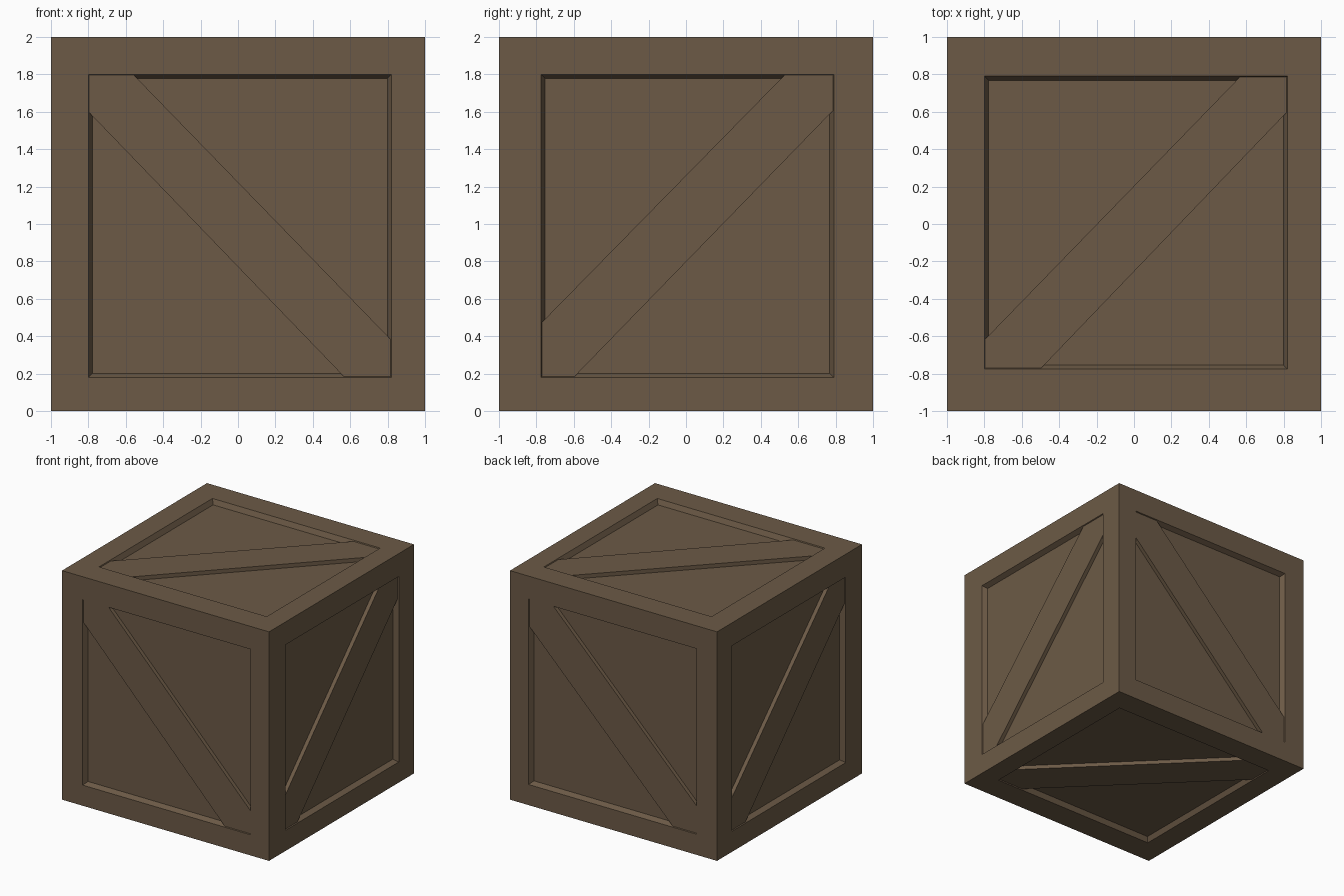
import bpy, bmesh
from mathutils import Vector

if "Cube" in bpy.data.objects:
    bpy.data.objects.remove(bpy.data.objects["Cube"])

wood = bpy.data.materials.new("brown wood")
wood.diffuse_color = (0.150, 0.102, 0.061, 1)
wood.use_nodes = True
wood.node_tree.nodes["Principled BSDF"].inputs["Base Color"].default_value = wood.diffuse_color

# Extent of the recessed opening along x, y and z (z measured from the middle)
OPEN = [(-0.80, 0.82), (-0.775, 0.79), (-0.82, 0.80)]
PANEL_DEPTH, BRACE_DEPTH, SLOPE = 0.042, 0.008, 0.022

# name, axis, side, start corner (u, v), cuts at start (u, v), cuts at end (u, v)
SIDES = [
    ("front", 1, -1, (0, 1), (0.24, 0.20), (0.25, 0.20)),
    ("back", 1, 1, (1, 1), (0.23, 0.24), (0.23, 0.24)),
    ("right", 0, 1, (0, 0), (0.175, 0.29), (0.26, 0.19)),
    ("left", 0, -1, (1, 0), (0.19, 0.28), (0.215, 0.225)),
    ("top", 2, 1, (0, 0), (0.30, 0.155), (0.25, 0.19)),
    ("bottom", 2, -1, (1, 0), (0.25, 0.21), (0.25, 0.21)),
]


def place(axis, side, u, v, depth):
    """Point on a crate side, sunk by depth."""
    p = [u, v]
    p.insert(axis, side * (1 - depth))
    return Vector(p) + Vector((0, 0, 1))


def ring(bm, axis, side, ru, rv, depth):
    pts = [(ru[0], rv[0]), (ru[1], rv[0]), (ru[1], rv[1]), (ru[0], rv[1])]
    return [bm.verts.new(place(axis, side, u, v, depth)) for u, v in pts]


def finish(bm, name):
    bmesh.ops.remove_doubles(bm, verts=bm.verts, dist=1e-4)
    bmesh.ops.recalc_face_normals(bm, faces=bm.faces)
    me = bpy.data.meshes.new(name)
    bm.to_mesh(me)
    bm.free()
    me.materials.append(wood)
    bpy.context.collection.objects.link(bpy.data.objects.new(name, me))


# Crate body: six framed sides with sloped, sunken panels
body = bmesh.new()
for name, axis, side, *_ in SIDES:
    ru, rv = [OPEN[i] for i in range(3) if i != axis]
    shrink = lambda r: (r[0] + SLOPE, r[1] - SLOPE)
    rings = [ring(body, axis, side, (-1, 1), (-1, 1), 0),
             ring(body, axis, side, ru, rv, 0),
             ring(body, axis, side, shrink(ru), shrink(rv), PANEL_DEPTH)]
    for a, b in zip(rings, rings[1:]):
        for i in range(4):
            j = (i + 1) % 4
            body.faces.new((a[i], a[j], b[j], b[i]))
    body.faces.new(rings[-1])
finish(body, "crate_body")

# Diagonal braces, with ends cut to fit the frame corners
for name, axis, side, (cu, cv), (au, av), (bu, bv) in SIDES:
    ru, rv = [OPEN[i] for i in range(3) if i != axis]
    u0, u1, v0, v1 = ru[cu], ru[1 - cu], rv[cv], rv[1 - cv]
    su, sv = 1 - 2 * cu, 1 - 2 * cv
    outline = [(u0, v0), (u0 + su * au, v0), (u1, v1 - sv * bv),
               (u1, v1), (u1 - su * bu, v1), (u0, v0 + sv * av)]
    bm = bmesh.new()
    outer = [bm.verts.new(place(axis, side, u, v, BRACE_DEPTH)) for u, v in outline]
    inner = [bm.verts.new(place(axis, side, u, v, PANEL_DEPTH + 0.005)) for u, v in outline]
    bm.faces.new(outer)
    bm.faces.new(inner[::-1])
    for i in range(6):
        j = (i + 1) % 6
        bm.faces.new((outer[i], inner[i], inner[j], outer[j]))
    finish(bm, name + "_brace")
